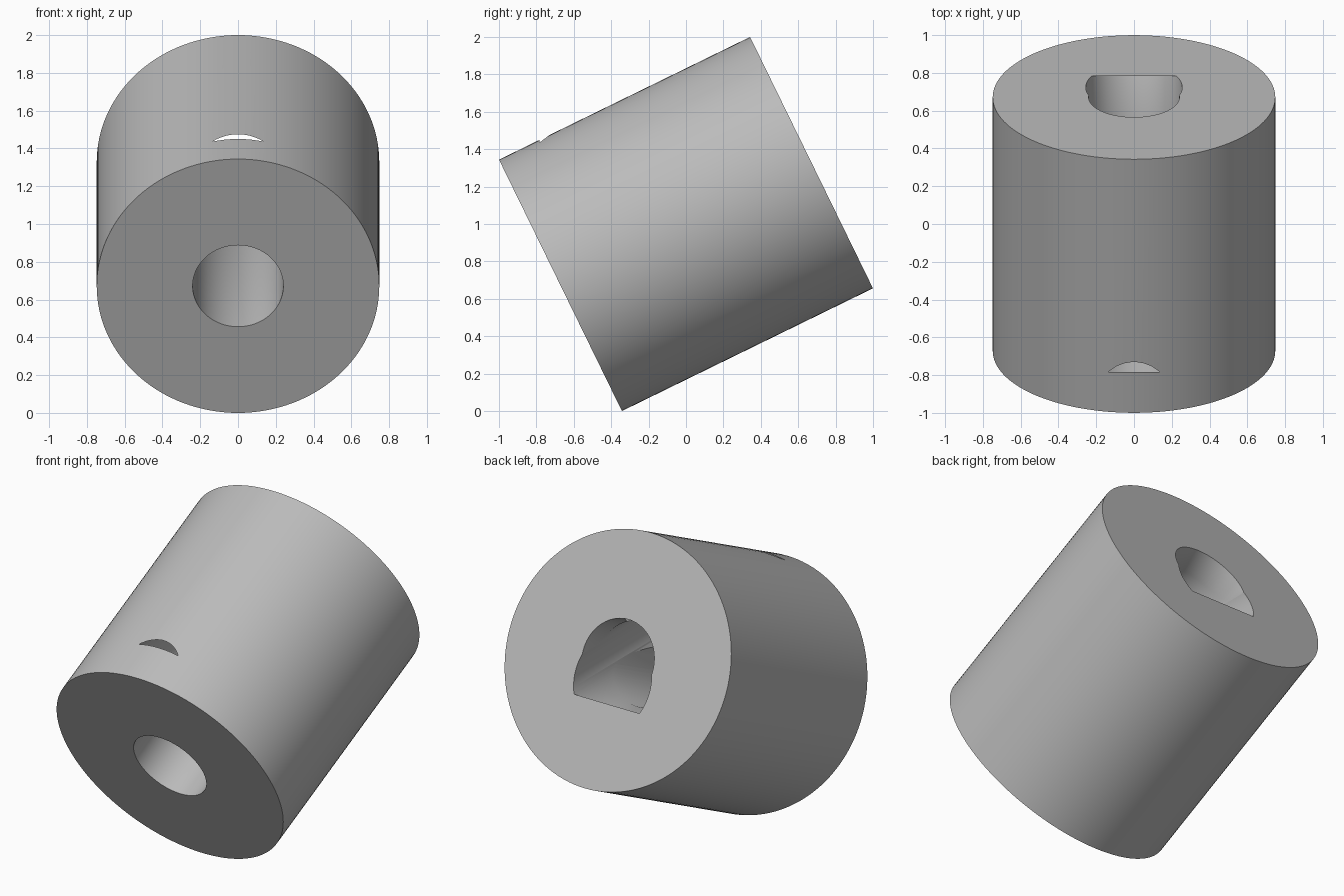
import bpy
from math import radians

default_cube = bpy.data.objects.get("Cube")
if default_cube:
    bpy.data.objects.remove(default_cube, do_unlink=True)

TILT = radians(26.05)              # rise of the body's axis towards the back
CENTRE = (0, 0, 1)

grey = bpy.data.materials.new("light grey")
grey.use_nodes = True
grey.diffuse_color = (0.5, 0.5, 0.5, 1)
grey.node_tree.nodes["Principled BSDF"].inputs["Base Color"].default_value = grey.diffuse_color


def cylinder(name, radius, length, location, rise):
    """Cylinder running from front to back, climbing by the angle rise."""
    bpy.ops.mesh.primitive_cylinder_add(vertices=128, radius=radius, depth=length,
                                        location=location,
                                        rotation=(rise - radians(90), 0, 0))
    obj = bpy.context.object
    obj.name = name
    obj.data.materials.append(grey)
    return obj


def drill(target, cutter):
    """Subtract the cutter from the target and discard it."""
    bpy.context.view_layer.objects.active = target
    cut = target.modifiers.new(cutter.name, 'BOOLEAN')
    cut.operation = 'DIFFERENCE'
    cut.solver = 'EXACT'
    cut.object = cutter
    bpy.ops.object.modifier_apply(modifier=cut.name)
    bpy.data.objects.remove(cutter, do_unlink=True)


# Tilted round body
body = cylinder("tilted_body", 0.748, 1.494, CENTRE, TILT)

# Bore along the body's own axis, right through
drill(body, cylinder("axial_bore", 0.24, 2.0, CENTRE, TILT))

# Level bore that just breaks out of the top near the front
drill(body, cylinder("level_bore", 0.255, 1.565, (0, 0, 1.22), 0))

# Smooth walls with crisp rims
bpy.ops.object.select_all(action='DESELECT')
body.select_set(True)
bpy.context.view_layer.objects.active = body
bpy.ops.object.shade_smooth_by_angle(angle=radians(30))
